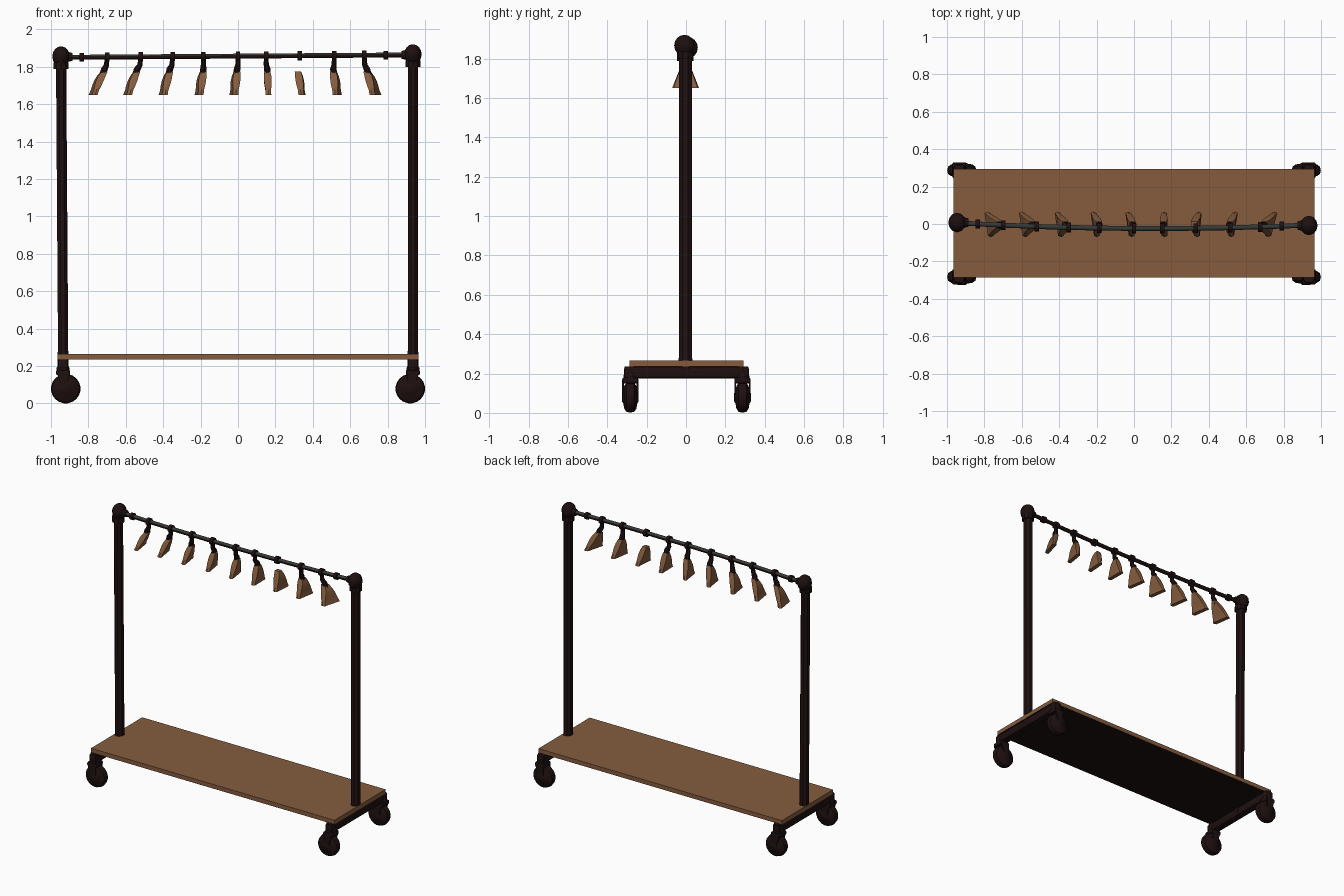
import bpy, bmesh, math
from mathutils import Vector, Matrix

if "Cube" in bpy.data.objects:
    bpy.data.objects.remove(bpy.data.objects["Cube"], do_unlink=True)


def material(name, rgb):
    m = bpy.data.materials.new(name)
    m.use_nodes = True
    color = (*rgb, 1)
    m.diffuse_color = color
    bsdf = next(n for n in m.node_tree.nodes if n.type == 'BSDF_PRINCIPLED')
    bsdf.inputs["Base Color"].default_value = color
    return m


WOOD = material("warm wood", (0.235, 0.107, 0.048))
DARK = material("dark brown metal", (0.013, 0.005, 0.005))
GREY = material("dark grey steel", (0.035, 0.042, 0.037))


def finish(name, bm, *mats, smooth=None):
    bmesh.ops.recalc_face_normals(bm, faces=bm.faces[:])
    mesh = bpy.data.meshes.new(name)
    bm.to_mesh(mesh)
    bm.free()
    ob = bpy.data.objects.new(name, mesh)
    bpy.context.collection.objects.link(ob)
    for m in mats:
        mesh.materials.append(m)
    if smooth:
        bpy.ops.object.select_all(action='DESELECT')
        ob.select_set(True)
        bpy.context.view_layer.objects.active = ob
        bpy.ops.object.shade_smooth_by_angle(angle=math.radians(smooth))
    return ob


def loft(bm, rings):
    """Skin a list of closed point rings and cap both ends."""
    vs = [[bm.verts.new(p) for p in r] for r in rings]
    n = len(vs[0])
    for a, b in zip(vs, vs[1:]):
        for i in range(n):
            bm.faces.new((a[i], a[(i + 1) % n], b[(i + 1) % n], b[i]))
    bm.faces.new(vs[0])
    bm.faces.new(vs[-1])


def tube(bm, path, radii, sides=10, squash=1.0):
    """Sweep a round section along a path; squash scales it sideways."""
    pts = [Vector(p) for p in path]
    rings = []
    for i, p in enumerate(pts):
        d = (pts[min(i + 1, len(pts) - 1)] - pts[max(i - 1, 0)]).normalized()
        u = d.cross(Vector((0, 1, 0)))
        if u.length < 0.1:
            u = Vector((1, 0, 0))
        u.normalize()
        w = d.cross(u)
        r = radii[i]
        rings.append([p + u * (r * squash * math.cos(t)) + w * (r * math.sin(t))
                      for t in [2 * math.pi * (k + 0.5) / sides for k in range(sides)]])
    loft(bm, rings)


def box(bm, lo, hi, bevel=0):
    lo, hi = Vector(lo), Vector(hi)
    m = Matrix.Translation((lo + hi) / 2) @ Matrix.Diagonal((*(hi - lo), 1))
    vs = bmesh.ops.create_cube(bm, size=1, matrix=m)["verts"]
    if bevel:
        edges = {e for v in vs for e in v.link_edges}
        bmesh.ops.bevel(bm, geom=list(edges), offset=bevel, segments=2,
                        affect='EDGES', profile=0.5)


# Base shelf: wood board with a dark underside
bm = bmesh.new()
box(bm, (-0.965, -0.287, 0.235), (0.965, 0.293, 0.265))
bm.normal_update()
for f in bm.faces:
    f.material_index = int(f.normal.z < -0.5)
finish("base_shelf", bm, WOOD, DARK)


def caster(name, x, y):
    # Wheel with rounded tread and hub caps, axle along y
    bm = bmesh.new()
    cx = x * 0.985
    prof = [(-0.042, 0.022), (-0.036, 0.03), (-0.031, 0.058), (-0.02, 0.074), (0, 0.079)]
    prof += [(-a, r) for a, r in reversed(prof[:-1])]
    tube(bm, [(cx, y + a, 0.079) for a, r in prof], [r for a, r in prof], sides=20)
    finish(name + "_wheel", bm, DARK, smooth=40)
    # Fork cheeks, hood over the wheel, and swivel stem
    bm = bmesh.new()
    for s in (-1, 1):
        ya, yb = y + s * 0.032, y + s * 0.041
        outline = [(cx - 0.018, 0.07), (cx + 0.018, 0.07),
                   (x + 0.032, 0.165), (x - 0.032, 0.165)]
        loft(bm, [[(px, yy, pz) for px, pz in outline] for yy in (ya, yb)])
    box(bm, (x - 0.038, y - 0.041, 0.15), (x + 0.038, y + 0.041, 0.18), 0.01)
    tube(bm, [(x, y, z) for z in (0.17, 0.19, 0.2, 0.236)],
         [0.036, 0.036, 0.03, 0.03], sides=12)
    finish(name + "_fork", bm, DARK, smooth=30)


SIDES = (("right", -1, -0.935, -0.946, 1.853), ("left", 1, 0.935, 0.935, 1.864))
for side, s, foot_x, head_x, head_z in SIDES:
    # Cross bar under the shelf end
    bm = bmesh.new()
    box(bm, (s * 0.935 - 0.028, -0.315, 0.175), (s * 0.935 + 0.028, 0.32, 0.2355), 0.012)
    finish(side + "_cross_bar", bm, DARK, smooth=30)
    for end, y in (("front", -0.283), ("back", 0.287)):
        caster(f"{end}_{side}_caster", s * 0.935, y)

    # Upright post with a small foot flange
    bm = bmesh.new()
    tube(bm, [(foot_x, -0.003, 0.2), (foot_x, -0.003, 0.262), (foot_x, -0.003, 0.275),
              (foot_x, -0.003, 0.28), (head_x, -0.003, head_z)],
         [0.038, 0.038, 0.038, 0.036, 0.036], sides=8, squash=0.82)
    finish(side + "_post", bm, DARK, smooth=25)

    # Knuckle joint on the post head
    bm = bmesh.new()
    head_y = -s * 0.008
    bmesh.ops.create_uvsphere(bm, u_segments=12, v_segments=8, radius=0.052,
                              matrix=Matrix.Translation((head_x, head_y, head_z + 0.002))
                              @ Matrix.Diagonal((0.9, 1, 1.05, 1)))
    tube(bm, [(head_x, -0.003, head_z + d) for d in (-0.065, -0.03)], [0.042, 0.042], sides=10)
    tube(bm, [(head_x - s * d, head_y, head_z) for d in (0.03, 0.06)], [0.03, 0.022], sides=10)
    finish(side + "_knuckle", bm, DARK, smooth=30)


def rail_point(x):
    return Vector((x, -0.024 + 0.024 * (x / 0.94) ** 2 - 0.006 * x, 1.857 + 0.007 * x))


# Hanging rail, grey on its upper faces
bm = bmesh.new()
tube(bm, [rail_point(-0.94 + 0.235 * i) for i in range(9)], [0.014] * 9, sides=8)
bmesh.ops.recalc_face_normals(bm, faces=bm.faces[:])
bm.normal_update()
for f in bm.faces:
    f.material_index = int(f.normal.z > 0.3)
finish("hanging_rail", bm, DARK, GREY, smooth=50)


def collar(bm, x, r=0.024, half=0.012):
    p = rail_point(x)
    d = Vector((half, 0, 0))
    tube(bm, [p - d, p + d], [r, r], sides=10)


# End stops on the rail
for name, x in (("right_rail_stop", -0.835), ("left_rail_stop", 0.79)):
    bm = bmesh.new()
    collar(bm, x)
    finish(name, bm, DARK, smooth=40)

# Hangers: rail position, blade top, blade bottom
HANGERS = [(-0.70, -0.715, -0.775), (-0.52, -0.54, -0.59), (-0.35, -0.365, -0.40),
           (-0.185, -0.185, -0.208), (0.0, -0.005, -0.022), (0.15, 0.157, 0.162),
           (0.33, 0.32, 0.342), (0.515, 0.51, 0.53), (0.675, 0.69, 0.735)]
for n, (hook, top, bottom) in enumerate(HANGERS, 1):
    # Wooden blade flaring and curving downward
    bm = bmesh.new()
    yaw = -0.1 + 0.5 * bottom if bottom > 0 else -0.15
    rings = []
    for i in range(6):
        t = i / 5
        half = 0.016 + 0.052 * t ** 0.9
        thick = 0.011 + 0.008 * math.sin(math.pi * min(t + 0.2, 1)) + 0.004 * t
        cx = top + (bottom - top) * t ** 0.8
        z = 1.775 - 0.125 * t
        rings.append([(cx + sx * thick + yaw * sy * half, sy * half - 0.002, z)
                      for sx, sy in ((-1, -0.9), (-1, 0.9), (0, 1), (1, 0.9), (1, -0.9), (0, -1))])
    loft(bm, rings)
    finish(f"hanger_{n}_blade", bm, WOOD, smooth=30)

    # Dark hook: ring on the rail and a curved neck into the blade
    bm = bmesh.new()
    collar(bm, hook, r=0.026)
    if n != 7:
        p = rail_point(hook)
        end = Vector((top + (bottom - top) * 0.2, -0.002, 1.755))
        mid = Vector((hook + (top - hook) * 0.2, p.y, 1.81))
        path = [p, mid, Vector((top, -0.006, 1.785)), end]
        tube(bm, path, [0.013, 0.015, 0.019, 0.017], sides=8)
    finish(f"hanger_{n}_hook", bm, DARK, smooth=40)
